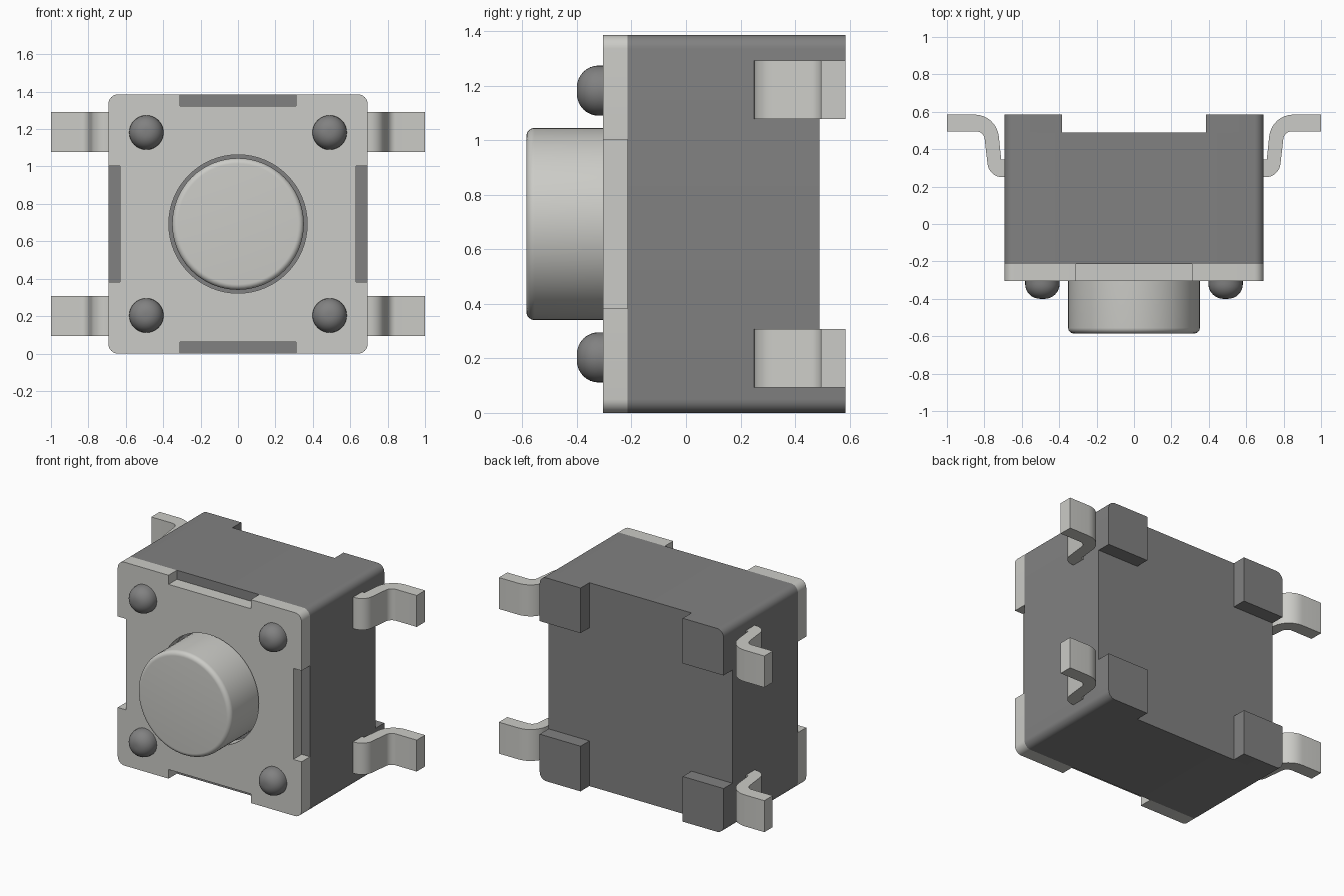
import bpy, bmesh
from math import radians, sin, cos, pi, tau
from mathutils import Vector

if "Cube" in bpy.data.objects:
    bpy.data.objects.remove(bpy.data.objects["Cube"])

H = 0.6925            # half width of the square housing, also its centre height
NOTCH, DEPTH = 0.31, 0.062


def material(name, v):
    m = bpy.data.materials.new(name)
    m.diffuse_color = (*v, 1)
    m.use_nodes = True
    m.node_tree.nodes["Principled BSDF"].inputs["Base Color"].default_value = m.diffuse_color
    return m


METAL = material("light_metal", (0.60, 0.60, 0.57))
PLASTIC = material("dark_plastic", (0.22, 0.22, 0.22))


def finish(name, bm, mat):
    bmesh.ops.recalc_face_normals(bm, faces=bm.faces)
    me = bpy.data.meshes.new(name)
    bm.to_mesh(me)
    bm.free()
    me.materials.append(mat)
    ob = bpy.data.objects.new(name, me)
    bpy.context.collection.objects.link(ob)
    bpy.ops.object.select_all(action='DESELECT')
    ob.select_set(True)
    bpy.context.view_layer.objects.active = ob
    bpy.ops.object.shade_smooth_by_angle(angle=radians(35))
    return ob


def rounded(corners, seg=8):
    """Polygon from (x, y, radius) corners, with tangent arcs."""
    out = []
    for i, (x, y, r) in enumerate(corners):
        p = Vector((x, y))
        if r == 0:
            out.append(p)
            continue
        a = (Vector(corners[i - 1][:2]) - p).normalized()
        b = (Vector(corners[(i + 1) % len(corners)][:2]) - p).normalized()
        half = a.angle(b) / 2
        c = p + (a + b).normalized() * (r / sin(half))
        u = p + a * (r * cos(half) / sin(half)) - c
        v = p + b * (r * cos(half) / sin(half)) - c
        ang = u.angle(v)
        for k in range(seg + 1):
            t = k / seg
            out.append(c + (u * sin((1 - t) * ang) + v * sin(t * ang)) / sin(ang))
    return out


def prism(name, loops, lo, hi, mat, axis='Y'):
    """Extrude an outline (and holes) along y or z."""
    bm = bmesh.new()
    place = (lambda p: (p[0], lo, p[1])) if axis == 'Y' else (lambda p: (p[0], p[1], lo))
    for loop in loops:
        vs = [bm.verts.new(place(p)) for p in loop]
        for i, v in enumerate(vs):
            bm.edges.new((vs[i - 1], v))
    bmesh.ops.triangle_fill(bm, edges=bm.edges[:], use_beauty=True)
    ext = bmesh.ops.extrude_face_region(bm, geom=bm.faces[:])
    d = hi - lo
    bmesh.ops.translate(bm, vec=(0, d, 0) if axis == 'Y' else (0, 0, d),
                        verts=[g for g in ext["geom"] if isinstance(g, bmesh.types.BMVert)])
    return finish(name, bm, mat)


def lathe(name, x, z, back, front, r, fillet, mat, steps):
    """Round-edged knob pointing to -y."""
    prof = [(0, back), (r, back)]
    prof += [(r - fillet + fillet * cos(t * pi / 16), front + fillet - fillet * sin(t * pi / 16))
             for t in range(9)] + [(0, front)]
    bm = bmesh.new()
    vs = [bm.verts.new((x + a, y, z)) for a, y in prof]
    es = [bm.edges.new(e) for e in zip(vs, vs[1:])]
    bmesh.ops.spin(bm, geom=vs + es, cent=(x, 0, z), axis=(0, 1, 0), angle=tau, steps=steps)
    bmesh.ops.remove_doubles(bm, verts=bm.verts, dist=1e-5)
    return finish(name, bm, mat)


# Housing block with rounded corners
square = rounded([(-H, 0, .05), (H, 0, .05), (H, 2 * H, .05), (-H, 2 * H, .05)])
prism("housing", [square], -0.215, 0.49, PLASTIC)

# Cover plate: notched on all four sides, with a round hole for the button
side = [(-H, -H, .05), (-NOTCH, -H, 0), (-NOTCH, DEPTH - H, 0),
        (NOTCH, DEPTH - H, 0), (NOTCH, -H, 0)]
outline = []
for q in range(4):
    for x, y, r in side:
        for _ in range(q):
            x, y = -y, x
        outline.append((x, y + H, r))
hole = [(0.37 * cos(k * tau / 64), H + 0.37 * sin(k * tau / 64)) for k in range(64)]
prism("cover_plate", [rounded(outline), hole], -0.305, -0.215, METAL)

# Push button
lathe("button", 0, H, -0.215, -0.585, 0.352, 0.03, METAL, 64)

# Four studs, feet and leads, one per corner
lead = [(1, .585, 0), (.735, .585, .13), (.71, .345, 0), (.66, .345, 0),
        (.66, .25, 0), (.775, .25, .08), (.803, .495, .045), (1, .495, 0)]
for sx, xs in ((-1, "left"), (1, "right")):
    for sz, zs in ((-1, "lower"), (1, "upper")):
        tag = f"{zs}_{xs}"
        lathe("stud_" + tag, sx * 0.49, H + sz * 0.489, -0.23, -0.40, 0.092, 0.08, PLASTIC, 32)
        foot = [(.385, .385, 0), (H, .385, 0), (H, H, .05), (.385, H, 0)]
        prism("foot_" + tag, [rounded([(sx * x, H + sz * z, r) for x, z, r in foot])],
              0.49, 0.585, PLASTIC)
        zc = H + sz * 0.4925
        prism("lead_" + tag, [rounded([(sx * x, y, r) for x, y, r in lead])],
              zc - 0.107, zc + 0.107, METAL, 'Z')
